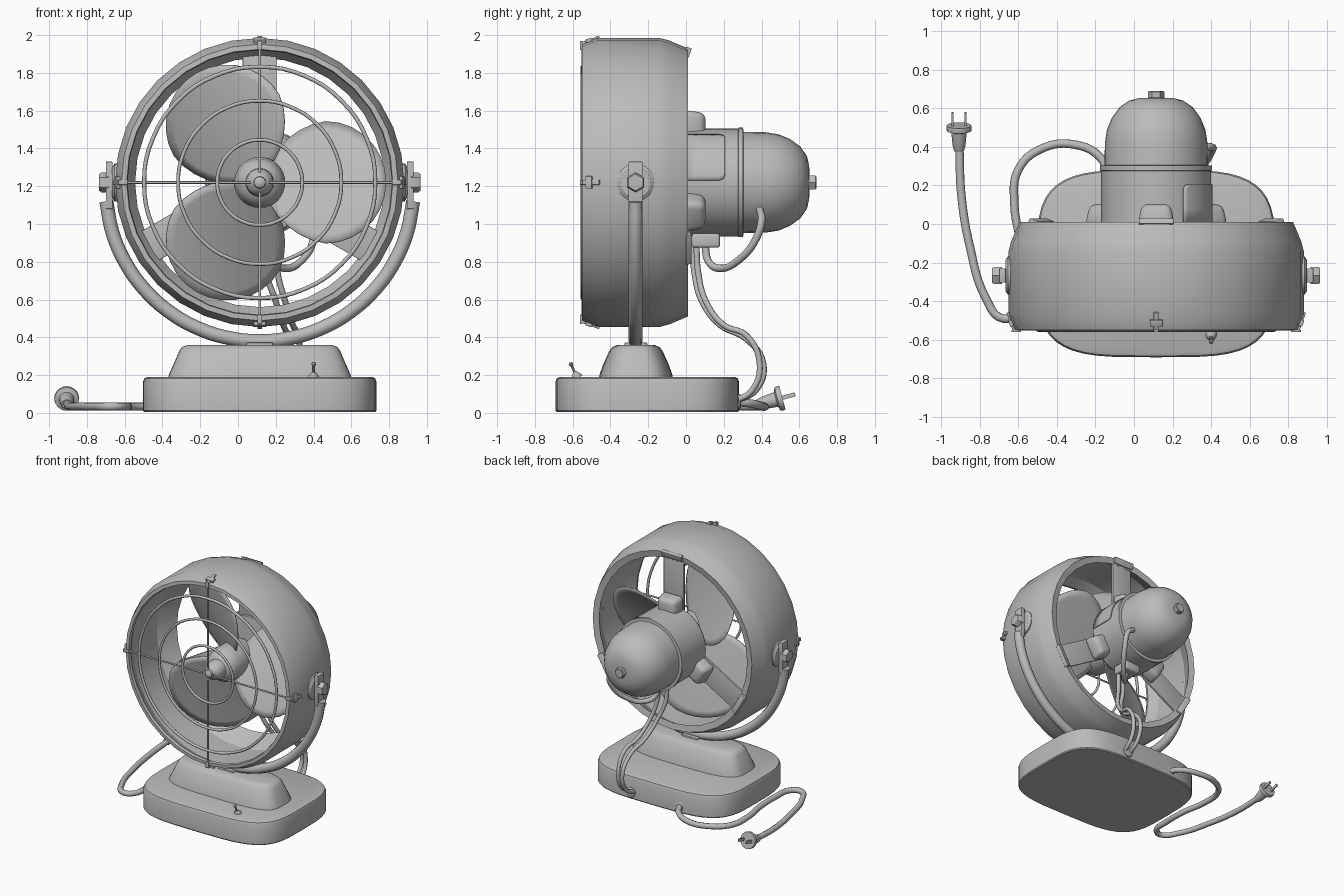
import bpy, bmesh, math
from mathutils import Matrix, Vector

if "Cube" in bpy.data.objects:
    bpy.data.objects.remove(bpy.data.objects["Cube"])

CX, CZ = 0.115, 1.22           # fan axis (runs along y)
grey = bpy.data.materials.new("plain grey")
grey.diffuse_color = (0.5, 0.5, 0.5, 1)
grey.use_nodes = True
grey.node_tree.nodes["Principled BSDF"].inputs["Base Color"].default_value = grey.diffuse_color
T = Matrix.Translation
R = lambda deg, ax: Matrix.Rotation(math.radians(deg), 4, ax)
AXIS = T((CX, 0, CZ)) @ R(-90, 'X')      # lathe height -> world y


def radial(deg):
    """Frame at the fan centre whose x points outward at this angle."""
    return T((CX, 0, CZ)) @ R(-deg, 'Y')


def finish(ob, angle=35):
    ob.data.materials.clear()
    ob.data.materials.append(grey)
    bpy.ops.object.select_all(action='DESELECT')
    ob.select_set(True)
    bpy.context.view_layer.objects.active = ob
    bpy.ops.object.shade_smooth_by_angle(angle=math.radians(angle))
    return ob


def from_bm(name, bm, m=Matrix(), angle=35):
    bmesh.ops.recalc_face_normals(bm, faces=bm.faces)
    me = bpy.data.meshes.new(name)
    bm.to_mesh(me)
    bm.free()
    me.transform(m)
    ob = bpy.data.objects.new(name, me)
    bpy.context.collection.objects.link(ob)
    return finish(ob, angle)


def loft(name, rings, m=Matrix(), loop=False, angle=35):
    """Skin equal-length rings of points; cap the ends, or close into a loop."""
    bm = bmesh.new()
    vs = [[bm.verts.new(p) for p in ring] for ring in rings]
    pairs = list(zip(vs, vs[1:])) + ([(vs[-1], vs[0])] if loop else [])
    for a, b in pairs:
        for i in range(len(a)):
            j = (i + 1) % len(a)
            bm.faces.new((a[i], a[j], b[j], b[i]))
    if not loop:
        bm.faces.new(vs[0])
        bm.faces.new(vs[-1])
    return from_bm(name, bm, m, angle)


def lathe(name, profile, m=AXIS, n=32, loop=False, angle=35):
    rings = [[(r * math.cos(2 * math.pi * i / n), r * math.sin(2 * math.pi * i / n), h)
              for i in range(n)] for r, h in profile]
    return loft(name, rings, m, loop, angle)


def box(name, size, m, bevel=0.0, taper=1.0):
    """Box; taper scales the x and z size of its +y end."""
    bm = bmesh.new()
    bmesh.ops.create_cube(bm, size=1)
    for v in bm.verts:
        k = taper if v.co.y > 0 else 1
        v.co = (v.co.x * size[0] * k, v.co.y * size[1], v.co.z * size[2] * k)
    if bevel:
        bmesh.ops.bevel(bm, geom=bm.edges[:], offset=bevel, segments=3,
                        profile=0.5, affect='EDGES')
    return from_bm(name, bm, m)


def tube(name, pts, r, cyclic=False, res=6):
    cu = bpy.data.curves.new(name, 'CURVE')
    cu.dimensions = '3D'
    cu.bevel_depth, cu.bevel_resolution = r, 2
    cu.resolution_u, cu.use_fill_caps = res, True
    sp = cu.splines.new('BEZIER')
    sp.bezier_points.add(len(pts) - 1)
    for bp, p in zip(sp.bezier_points, pts):
        bp.co = p
        bp.handle_left_type = bp.handle_right_type = 'AUTO'
    sp.use_cyclic_u = cyclic
    ob = bpy.data.objects.new(name, cu)
    bpy.context.collection.objects.link(ob)
    bpy.ops.object.select_all(action='DESELECT')
    ob.select_set(True)
    bpy.context.view_layer.objects.active = ob
    bpy.ops.object.convert(target='MESH')
    return finish(bpy.context.object, 50)


def arc(r, a0, a1, n, y, cz=CZ):
    return [(CX + r * math.cos(math.radians(a0 + (a1 - a0) * i / n)), y,
             cz + r * math.sin(math.radians(a0 + (a1 - a0) * i / n))) for i in range(n + 1)]


def superellipse(hx, hy, z, cx, cy, p, n=48):
    out = []
    for i in range(n):
        c, s = math.cos(2 * math.pi * i / n), math.sin(2 * math.pi * i / n)
        out.append((cx + hx * math.copysign(abs(c) ** (2 / p), c),
                    cy + hy * math.copysign(abs(s) ** (2 / p), s), z))
    return out


# base: wide foot and tapered pedestal
loft("base_foot", [superellipse(a, b, z, 0.115, -0.205, 3.9) for a, b, z in
     ((.612, .48, 0.004), (.618, .486, .012), (.618, .486, .165), (.611, .479, .183), (.595, .463, .19))])
loft("base_pedestal", [superellipse(a, b, z, 0.115, -0.265, 3.6) for a, b, z in
     ((.487, .197, .18), (.48, .192, .205), (.455, .172, .26), (.425, .14, .33),
      (.41, .122, .35), (.38, .095, .36))])
box("saddle_plate", (.14, .12, .02), T((CX, -.265, .362)), .005)

# speed switch on the foot
SW = T((.4, -.575, .185)) @ R(25, 'X')
lathe("switch_collar", [(.03, 0), (.026, .012), (.01, .035)], SW, 12)
lathe("switch_lever", [(.007, .03), (.007, .07), (.012, .075), (.012, .085), (.006, .09)], SW, 10)

# yoke with ears, pivot washers and hex nuts
tube("yoke", arc(.816, 185.3, 354.7, 14, -.267, 1.196), .037)
for side, label in ((-1, "left"), (1, "right")):
    box(label + "_yoke_ear", (.035, .075, .25), T((CX + side * .797, -.267, 1.205)), .003)
    P = T((CX, -.267, CZ)) @ R(90 * side, 'Y')
    lathe(label + "_pivot_washer", [(.1, .74), (.1, .768), (.08, .782)], P, 24)
    lathe(label + "_pivot_nut", [(.052, .80), (.052, .84), (.044, .85)], P, 6)

# round shell
lathe("shell", [(.71, .01), (.752, -.09), (.765, -.14), (.765, -.47), (.732, -.55),
                (.705, -.552), (.70, -.53), (.742, -.45), (.742, -.14), (.66, 0)],
      n=32, loop=True, angle=25)

# front grille: rings, cross wires and edge clips
for r, w in ((.612, .011), (.432, .010), (.225, .010)):
    tube("grille_ring", arc(r, 0, 337.5, 15, -.548), w, True, 4)
for a in (0, 90, 180, 270):
    M = radial(a)
    tube("grille_wire", [M @ Vector((.05, -.545, 0)), M @ Vector((.74, -.545, 0))], .007, res=1)
    C = M @ T((.752, -.505, 0)) @ R(-20, 'Z')
    box("grille_clip_strap", (.016, .1, .026), C, .003)
    box("grille_clip_ears", (.02, .035, .066), C @ T((.003, -.008, 0)), .004)
    box("grille_clip_hook", (.05, .012, .026), M @ T((.725, -.555, 0)), .003)

# fan blades
def blade(deg, pitch=math.radians(28), rings=7, n=28):
    bm = bmesh.new()
    def point(k, i):
        t = 2 * math.pi * i / n
        u = .35 + .32 * k * math.cos(t)
        w = .322 * k * math.sin(t) * (.86 + .14 * min(1, u / .34))
        return bm.verts.new((u, -.22 + w * math.tan(pitch) * (1.25 - .6 * u) + .35 * w * w, w))
    mid = point(0, 0)
    grid = [[point(k / rings, i) for i in range(n)] for k in range(1, rings + 1)]
    for i in range(n):
        j = (i + 1) % n
        bm.faces.new((mid, grid[0][i], grid[0][j]))
        for a, b in zip(grid, grid[1:]):
            bm.faces.new((a[i], b[i], b[j], a[j]))
    ob = from_bm("fan_blade", bm, radial(deg), 40)
    mod = ob.modifiers.new("thickness", 'SOLIDIFY')
    mod.thickness, mod.offset = .008, 0


for a in (0, 120, 240):
    blade(a)

# hub with stepped nose
lathe("fan_hub", [(.12, -.1), (.135, -.13), (.135, -.31), (.125, -.37), (.1, -.41), (.075, -.425),
                  (.072, -.47), (.055, -.51), (.032, -.525), (.03, -.545), (.015, -.555)])
lathe("motor_shaft", [(.03, -.12), (.03, 0)], n=12)

# motor body, seam band, domed rear, end nut
lathe("motor_body", [(.2, -.04), (.27, -.03), (.285, -.01), (.285, .28)])
lathe("motor_band", [(.28, .274), (.29, .278), (.29, .302), (.268, .305)])
lathe("motor_dome", [(.268, .3), (.266, .42), (.255, .49), (.23, .55), (.19, .605),
                     (.14, .64), (.09, .652), (.03, .655)])
lathe("rear_nut", [(.042, .64), (.042, .685), (.036, .69)], n=6)

# curved access plate on the motor side, with rounded rear corners
bm = bmesh.new()
rows = []
for y, inset in ((0, 0), (.08, 0), (.175, 0), (.19, 1), (.2, 2.5), (.206, 5)):
    angles = [math.radians(2 + inset + (59 - 2 * inset) * i / 12) for i in range(13)]
    rows.append([bm.verts.new((.289 * math.cos(a), y, .289 * math.sin(a))) for a in angles])
for a, b in zip(rows, rows[1:]):
    for i in range(12):
        bm.faces.new((a[i], a[i + 1], b[i + 1], b[i]))
mod = from_bm("motor_access_plate", bm, T((CX, 0, CZ))).modifiers.new("thickness", 'SOLIDIFY')
mod.thickness, mod.offset = .007, 0

# three struts with motor bosses and rim tabs
for a in (90, 210, 330):
    M = radial(a)
    box("motor_strut", (.5, .016, .18), M @ T((.45, -.015, 0)), .003)
    box("strut_rim_tab", (.05, .03, .18), M @ T((.69, .008, 0)) @ R(20, 'Z'), .004)
    box("strut_boss", (.18, .115, .19), M @ T((.295, .045, 0)), .032, .8)

# wiring box, motor lead and the leads down to the base
box("wiring_box", (.14, .15, .075), T((.16, .105, .912)), .015)
tube("motor_lead", [(.33, .39, 1.08), (.4, .4, 1.02), (.4, .37, .92), (.34, .28, .81),
                    (.25, .18, .765), (.19, .12, .80), (.17, .1, .89)], .02)
for dx, dy, x0 in ((0, 0, .14), (.05, .02, .2)):
    tube("base_lead", [(x0, .035 + dy, .89), (x0 + .01, .045 + dy, .74), (.2 + dx, .085 + dy, .59),
                       (.24 + dx, .18 + dy, .465), (.27 + dx, .32, .39 + dy), (.28 + dx, .41 - dy, .26),
                       (.28 + dx, .37 - dy, .12), (.27 + dx, .26, .06)], .016)
lathe("lead_grommet", [(.04, .25), (.04, .285), (.03, .292)], T((.295, 0, .06)) @ R(-90, 'X'), 16)

# power cord and plug
tube("power_cord", [(-.13, .24, .06), (-.17, .34, .05), (-.3, .41, .034), (-.48, .39, .034),
                    (-.6, .28, .034), (-.62, .1, .034), (-.59, -.1, .034), (-.585, -.3, .034),
                    (-.61, -.46, .034), (-.68, -.49, .034), (-.77, -.38, .034), (-.85, -.12, .034),
                    (-.895, .15, .036), (-.905, .39, .048)], .022)
lathe("cord_grommet", [(.036, .23), (.036, .275), (.028, .28)], T((-.14, 0, .06)) @ R(-90, 'X'), 16)
PL = T((-.907, .38, .045)) @ R(-75, 'X')
lathe("plug", [(.026, 0), (.034, .03), (.04, .1), (.064, .108), (.066, .125), (.064, .135)], PL, 20)
for s in (-1, 1):
    box("plug_prong", (.01, .022, .08), PL @ T((s * .034, 0, .165)))
